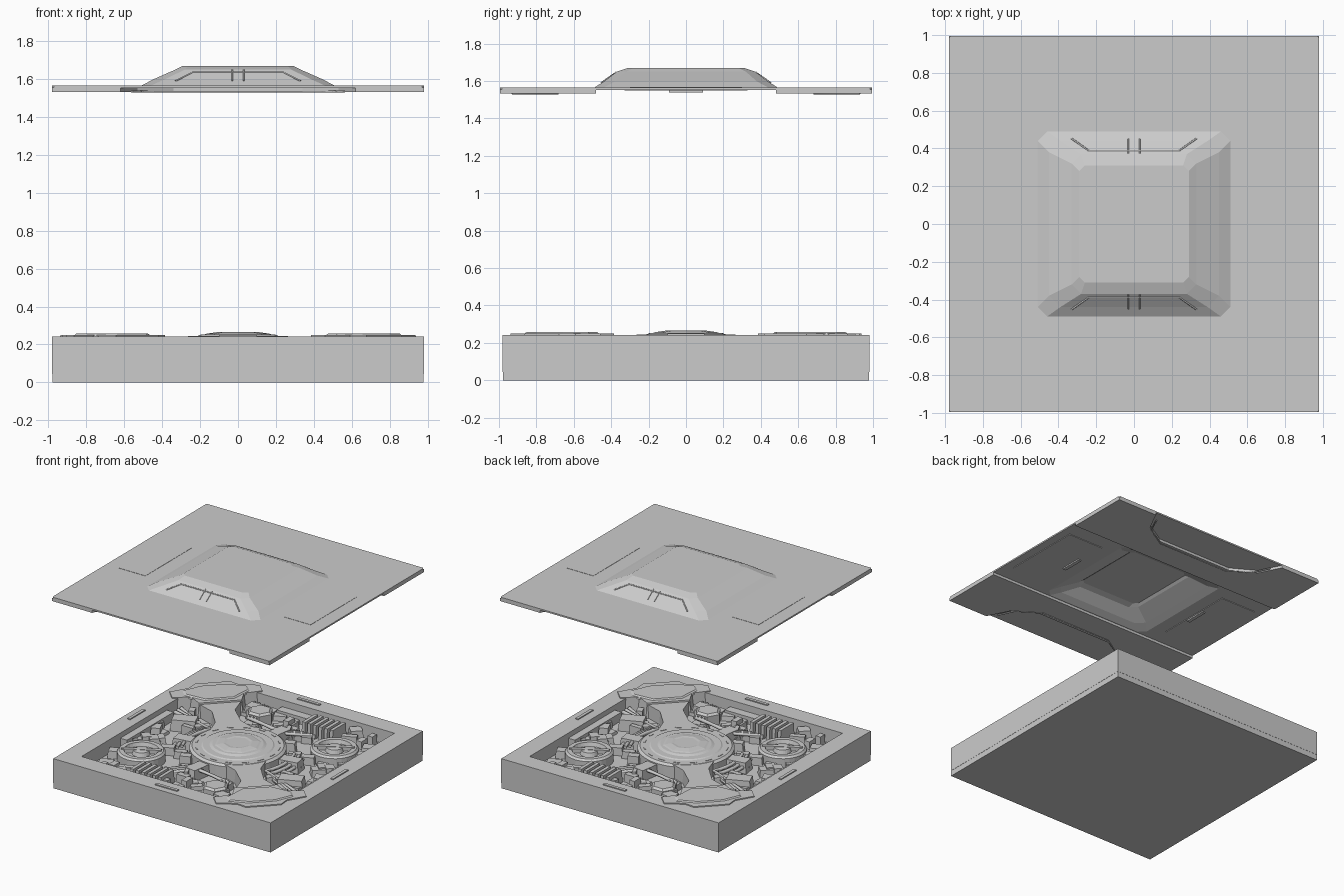
import bpy, bmesh, math, random
from mathutils import Matrix, Vector

if "Cube" in bpy.data.objects:
    bpy.data.objects.remove(bpy.data.objects["Cube"], do_unlink=True)

gray = bpy.data.materials.new("plain_gray")
gray.use_nodes = True
gray.diffuse_color = (0.6, 0.6, 0.6, 1)
gray.node_tree.nodes["Principled BSDF"].inputs["Base Color"].default_value = gray.diffuse_color
rng = random.Random(4)


def add(name, bm):
    bmesh.ops.recalc_face_normals(bm, faces=bm.faces)
    mesh = bpy.data.meshes.new(name)
    bm.to_mesh(mesh)
    bm.free()
    mesh.materials.append(gray)
    ob = bpy.data.objects.new(name, mesh)
    bpy.context.collection.objects.link(ob)
    return ob


def loft(name, rings):
    """Skin a list of equal-length 3D loops and cap both ends."""
    bm = bmesh.new()
    loops = [[bm.verts.new(p) for p in ring] for ring in rings]
    n = len(loops[0])
    for a, b in zip(loops, loops[1:]):
        for i in range(n):
            bm.faces.new((a[i], a[(i + 1) % n], b[(i + 1) % n], b[i]))
    bm.faces.new(loops[0])
    bm.faces.new(loops[-1])
    return add(name, bm)


def prism(name, pts, z0, z1, inset=0.0):
    """Extrude an outline, with the top edge optionally pulled inward."""
    c = sum((Vector(p) for p in pts), Vector((0, 0))) / len(pts)
    top = [c + (Vector(p) - c) * (1 - inset) for p in pts]
    return loft(name, [[(*p, z0) for p in pts], [(*p, z1) for p in top]])


def box(name, x, y, w, d, z0, z1, angle=0.0, inset=0.0):
    r = Matrix.Rotation(angle, 2)
    pts = [r @ Vector((sx * w / 2, sy * d / 2)) + Vector((x, y))
           for sx, sy in ((-1, -1), (1, -1), (1, 1), (-1, 1))]
    return prism(name, pts, z0, z1, inset)


def disc(name, x, y, steps, sides=32):
    """Stepped round part from (radius, height) pairs."""
    return loft(name, [[(x + r * math.cos(math.tau * i / sides), y + r * math.sin(math.tau * i / sides), z)
                        for i in range(sides)] for r, z in steps])


def pipe(name, pts, radius):
    curve = bpy.data.curves.new(name, "CURVE")
    curve.dimensions = "3D"
    curve.bevel_depth = radius
    curve.bevel_resolution = 1
    curve.use_fill_caps = True
    s = curve.splines.new("POLY")
    s.points.add(len(pts) - 1)
    for p, co in zip(s.points, pts):
        p.co = (*co, 1)
    curve.materials.append(gray)
    ob = bpy.data.objects.new(name, curve)
    bpy.context.collection.objects.link(ob)


# Base: bottom tray and body with a six-sided pocket
FLOOR = 0.13
box("base_tray", 0, 0, 1.957, 1.957, 0, 0.045)
body = box("base_body", 0, 0, 1.96, 1.96, 0.045, 0.242)
half = [(0.83, -0.5), (0.83, 0.83), (-0.5, 0.83)]
pocket = prism("pocket_cutter", half + [(-x, -y) for x, y in half], FLOOR, 0.4)
pocket.hide_render = True
cut = body.modifiers.new("pocket", "BOOLEAN")
cut.object = pocket
cut.operation = "DIFFERENCE"
cut.solver = "EXACT"
bpy.context.view_layer.objects.active = body
bpy.ops.object.modifier_apply(modifier="pocket")
bpy.data.objects.remove(pocket, do_unlink=True)

# Central round hub with a faceted cap
disc("hub", 0, 0, [(0.36, FLOOR), (0.36, 0.225), (0.34, 0.24), (0.27, 0.24), (0.26, 0.246),
                   (0.21, 0.246), (0.19, 0.254)], 48)
disc("hub_cap", 0, 0, [(0.19, 0.25), (0.16, 0.258), (0.11, 0.265), (0.09, 0.262)], 8)
for i in range(16):
    a = math.tau * i / 16
    box("hub_bolt", 0.31 * math.cos(a), 0.31 * math.sin(a), 0.05, 0.012, 0.23, 0.243, a + math.pi / 2)

# Parts repeated on both sides, turned half a revolution
arm_side = [(0.28, 0.17), (0.42, 0.1), (0.62, 0.09), (0.76, 0.16)]
cap_side = [(0.74, 0.17), (0.86, 0.21), (0.88, 0.36), (0.99, 0.36), (1.03, 0.2), (1.1, 0.14)]
for s in (1, -1):
    spin = 0 if s == 1 else math.pi

    def diagonal(side):
        loop = side + [(u, -v) for u, v in reversed(side)]
        r = Matrix.Rotation(-math.pi / 4 + spin, 2)
        return [r @ Vector(p) for p in loop]

    # Diagonal arm ending in a flared corner cap
    prism("arm", diagonal(arm_side), FLOOR, 0.238, 0.04)
    prism("arm_cap", diagonal(cap_side), FLOOR, 0.25, 0.06)
    prism("arm_cap_plate", diagonal([(0.78, 0.12), (0.9, 0.26), (0.98, 0.26), (1.04, 0.11)]), 0.24, 0.259, 0.12)
    # Short fork on the other diagonal
    for t in (-1, 1):
        a = math.pi / 4 + spin + t * 0.62
        box("fork", 0.42 * math.cos(a), 0.42 * math.sin(a), 0.2, 0.11, FLOOR, 0.215, a, 0.12)

    # Round fan housing
    fx, fy = 0.57 * s, 0.43 * s
    disc("fan_housing", fx, fy, [(0.18, FLOOR), (0.18, 0.2), (0.165, 0.215), (0.13, 0.215),
                                 (0.12, 0.185), (0.07, 0.185), (0.06, 0.215), (0.03, 0.22)], 28)
    box("fan_bridge", fx, fy, 0.3, 0.03, 0.19, 0.222, 0.5)

    # Stack of cooling fins
    for i in range(6):
        box("cooling_fin", s * (0.16 + i * 0.05), s * 0.7, 0.03, 0.18, FLOOR, 0.235, 0.0, 0.08)
    # Faceted canister, boxes and stepped ledges along the pocket wall
    disc("canister", -0.24 * s, 0.63 * s, [(0.1, FLOOR), (0.1, 0.21), (0.08, 0.225)], 6)
    box("side_module", 0.62 * s, -0.2 * s, 0.2, 0.12, FLOOR, 0.22, 0.4, 0.1)
    box("wall_ledge", 0.8 * s, 0.03 * s, 0.06, 0.6, FLOOR, 0.2)
    box("wall_ledge", 0.02 * s, 0.79 * s, 0.4, 0.07, FLOOR, 0.19)

    # Curved hoses beside the arms
    for k in range(3):
        r = 0.42 + k * 0.035
        arc = [(s * r * math.cos(a), s * r * math.sin(a), 0.2 - k * 0.012)
               for a in [-0.45 + j * 0.13 for j in range(8)]]
        end = (s * 0.8, s * (-0.33 - k * 0.04), 0.17)
        pipe("hose", [end] + arc, 0.014)
        pipe("hose", [(s * (-0.33 - k * 0.04), s * 0.8, 0.17),
                      (s * (-0.2 - k * 0.03), s * 0.5, 0.2), (s * (0.05 + k * 0.04), s * 0.44, 0.2),
                      (s * (0.2 + k * 0.04), s * 0.56, 0.18)], 0.013)

    # Low slots on the rim
    box("rim_slot", 0.915 * s, 0, 0.025, 0.2, 0.24, 0.25)
    box("rim_slot", 0, 0.915 * s, 0.2, 0.025, 0.24, 0.25)

# Small machinery blocks filling the pocket
placed = 0
while placed < 75:
    x, y = rng.uniform(-0.79, 0.79), rng.uniform(-0.79, 0.79)
    across, along = abs(x + y) / math.sqrt(2), abs(x - y) / math.sqrt(2)
    if math.hypot(x, y) < 0.4 or across < 0.16 or along > 0.82:
        continue
    if math.hypot(abs(x) - 0.57, abs(y) - 0.43) < 0.2 and x * y > 0:
        continue
    placed += 1
    w, d = rng.uniform(0.03, 0.13), rng.uniform(0.03, 0.1)
    h, turn = rng.uniform(0.15, 0.215), rng.choice((0, 0, 0.4, math.pi / 4, -math.pi / 4))
    for s in (1, -1):
        box("machinery_block", x * s, y * s, w, d, FLOOR, h, turn, 0.1)


# Lid: thin sheet rising into a hollow faceted dome
def ring(hx, hy, z, c):
    q = [(hx, hy - c), (hx - c, hy)]
    q += [(-x, y) for x, y in reversed(q)]
    return [(x, y, z) for x, y in q + [(-x, -y) for x, y in q]]


loft("lid", [ring(*r) for r in (
    (0.27, 0.3, 1.655, 0.03), (0.29, 0.345, 1.64, 0.05), (0.42, 0.42, 1.58, 0.06), (0.48, 0.47, 1.553, 0.05),
    (0.98, 0.995, 1.553, 0.01), (0.98, 0.995, 1.565, 0.01), (0.51, 0.49, 1.565, 0.05),
    (0.45, 0.44, 1.597, 0.06), (0.33, 0.37, 1.65, 0.05), (0.29, 0.31, 1.67, 0.03))])

# Thick bands under the lid with a notch in each edge, and dome end trim
notch = [(0.62, 0.995), (0.53, 0.82), (0.34, 0.71)]
for s in (1, -1):
    band = [(-0.98, 0.48), (0.98, 0.48), (0.98, 0.995)] + notch + [(-x, y) for x, y in reversed(notch)]
    band.append((-0.98, 0.995))
    prism("under_band", [(x * s, y * s) for x, y in band], 1.532, 1.555)
    lip = [(0.56, 0.93), (0.5, 0.8), (0.32, 0.685)]
    lip += [(-x, y) for x, y in reversed(lip)]
    pipe("notch_lip", [(x * s, y * s, 1.534) for x, y in lip], 0.006)

    trim = [(0.33, 0.452, 1.59), (0.24, 0.388, 1.635)]
    trim += [(-x, y, z) for x, y, z in reversed(trim)]
    pipe("dome_trim", [(x, y * s, z) for x, y, z in trim], 0.005)
    for x in (-0.03, 0.03):
        pipe("dome_rib", [(x, 0.45 * s, 1.592), (x, 0.372 * s, 1.648)], 0.004)

    # Flush side panels above, panel and grip below
    box("side_panel", 0.745 * s, 0, 0.24, 0.6, 1.564, 1.567)
    box("under_panel", 0.75 * s, 0, 0.32, 0.66, 1.548, 1.555)
    box("under_grip", 0.61 * s, 0, 0.03, 0.18, 1.538, 1.553)
